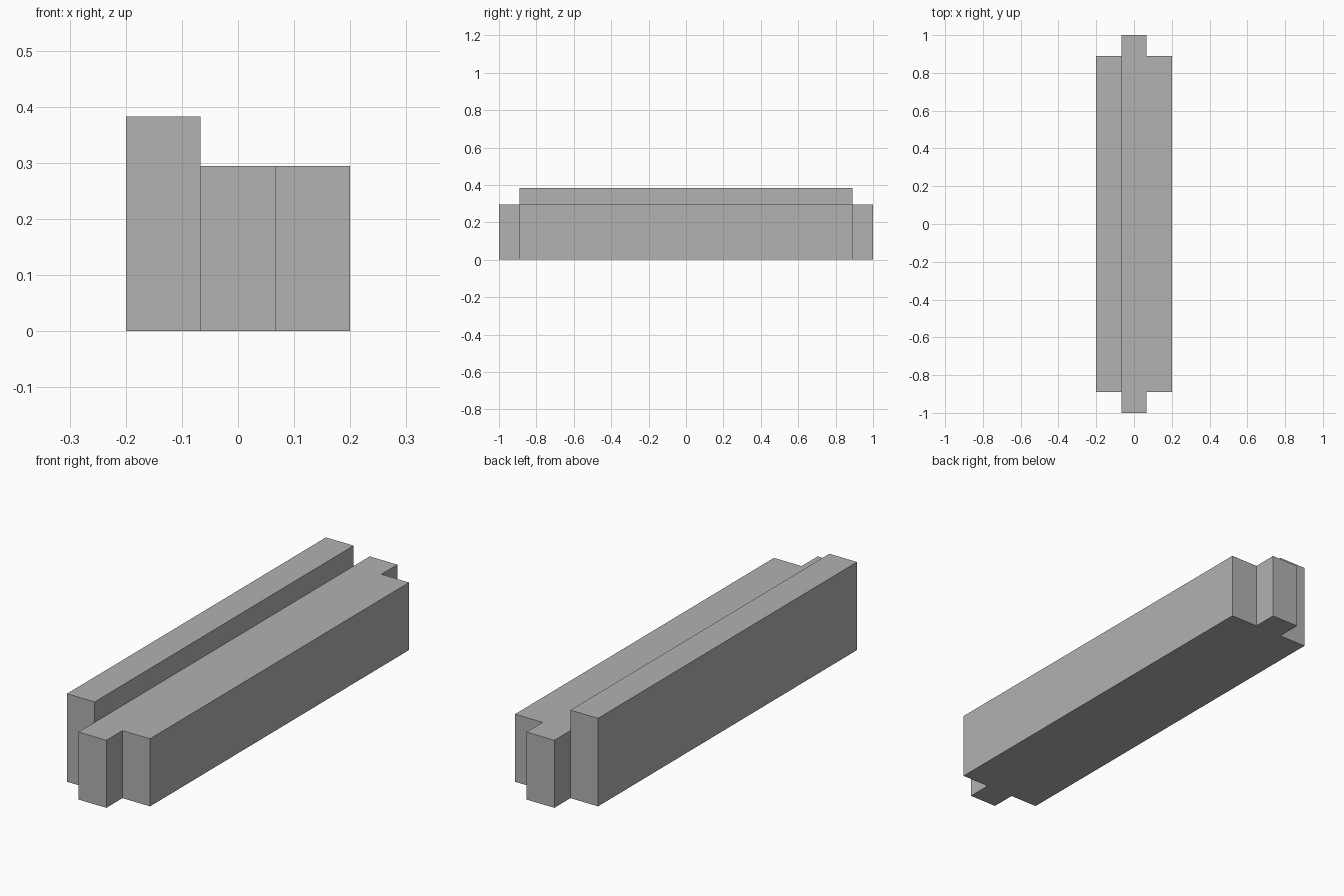
import bpy
import bmesh

cube = bpy.data.objects.get("Cube")
if cube:
    bpy.data.objects.remove(cube, do_unlink=True)

HALF_WIDTH = 0.2
TONGUE_HALF = 0.0667
BODY_END = 0.89
TONGUE_END = 1.0
BODY_HEIGHT = 0.294
RAIL_HEIGHT = 0.383

# Plain grey material
grey = bpy.data.materials.new("plain_grey")
grey.use_nodes = True
colour = (0.445, 0.445, 0.445, 1)
grey.diffuse_color = colour
for node in grey.node_tree.nodes:
    if node.type == 'BSDF_PRINCIPLED':
        node.inputs["Base Color"].default_value = colour

# Quarter of the plan, mirrored into the full outline with a tongue at each end
quarter = [(HALF_WIDTH, BODY_END), (TONGUE_HALF, BODY_END), (TONGUE_HALF, TONGUE_END)]
upper = quarter + [(-x, y) for x, y in reversed(quarter)]
outline = upper + [(-x, -y) for x, y in upper]

bm = bmesh.new()
base = bm.faces.new([bm.verts.new((x, y, 0)) for x, y in outline])


def raise_face(face, height):
    """Extrude a face upwards and return the raised vertices."""
    result = bmesh.ops.extrude_face_region(bm, geom=[face])["geom"]
    verts = [v for v in result if isinstance(v, bmesh.types.BMVert)]
    bmesh.ops.translate(bm, verts=verts, vec=(0, 0, height))
    return verts


# Solid body; the base face is kept as the underside
underside = base.copy()
top = raise_face(base, BODY_HEIGHT)
bmesh.ops.remove_doubles(bm, verts=bm.verts, dist=0.0001)

# Split the top along the step and raise the rail on the right
step = [v for v in bm.verts if v.co.z > 0.1
        and abs(v.co.x + TONGUE_HALF) < 0.001 and abs(v.co.y) < BODY_END + 0.01]
bmesh.ops.connect_verts(bm, verts=step)
bm.faces.ensure_lookup_table()
rail = next(f for f in bm.faces
            if all(v.co.z > 0.1 and v.co.x < -TONGUE_HALF + 0.001
                   and abs(v.co.y) < BODY_END + 0.01 for v in f.verts)
            and len(f.verts) == 4)
raise_face(rail, RAIL_HEIGHT - BODY_HEIGHT)

# Merge coplanar walls into clean flat faces
bmesh.ops.dissolve_limit(bm, angle_limit=0.01, verts=bm.verts, edges=bm.edges)
bmesh.ops.recalc_face_normals(bm, faces=bm.faces)

mesh = bpy.data.meshes.new("stepped_beam")
bm.to_mesh(mesh)
bm.free()
mesh.materials.append(grey)
beam = bpy.data.objects.new("stepped_beam", mesh)
bpy.context.scene.collection.objects.link(beam)
